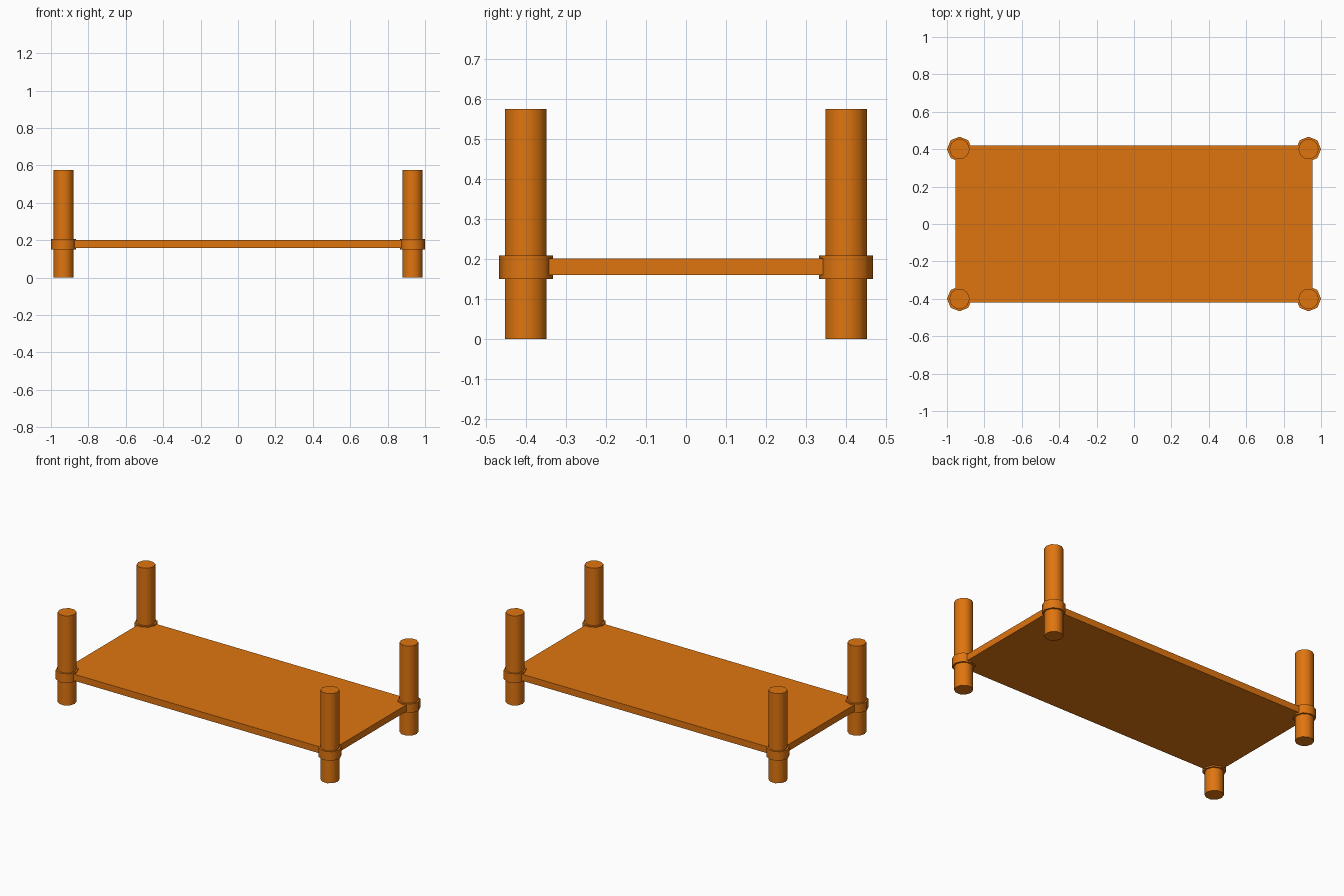
import bpy, math

if "Cube" in bpy.data.objects:
    bpy.data.objects.remove(bpy.data.objects["Cube"])

# One orange material for the whole model
orange = bpy.data.materials.new("orange")
orange.diffuse_color = (0.74, 0.178, 0.005, 1)
orange.use_nodes = True
orange.node_tree.nodes["Principled BSDF"].inputs["Base Color"].default_value = orange.diffuse_color


def prism(name, sides, radius, x, y, z0, z1):
    """Smooth-sided upright prism with a corner on the x axis."""
    bpy.ops.mesh.primitive_cylinder_add(
        vertices=sides, radius=radius, depth=z1 - z0,
        location=(x, y, (z0 + z1) / 2),
        rotation=(0, 0, math.pi / 2 if x > 0 else -math.pi / 2))
    ob = bpy.context.object
    ob.name = name
    ob.data.materials.append(orange)
    bpy.ops.object.shade_smooth_by_angle(angle=math.radians(50))
    return ob


# Flat shelf board
bpy.ops.mesh.primitive_cube_add(size=1, location=(0, 0, 0.18))
board = bpy.context.object
board.name = "shelf_board"
board.scale = (1.91, 0.84, 0.042)
bpy.ops.object.transform_apply(location=False, rotation=False, scale=True)
board.data.materials.append(orange)

# Corner posts with octagonal collars
for side, sx in (("left", -1), ("right", 1)):
    for end, sy in (("front", -1), ("back", 1)):
        x, y = sx * 0.933, sy * 0.4
        prism(f"{end}_{side}_post", 10, 0.0545, x, y, 0, 0.575)
        prism(f"{end}_{side}_collar", 8, 0.067, x, y, 0.15, 0.208)
